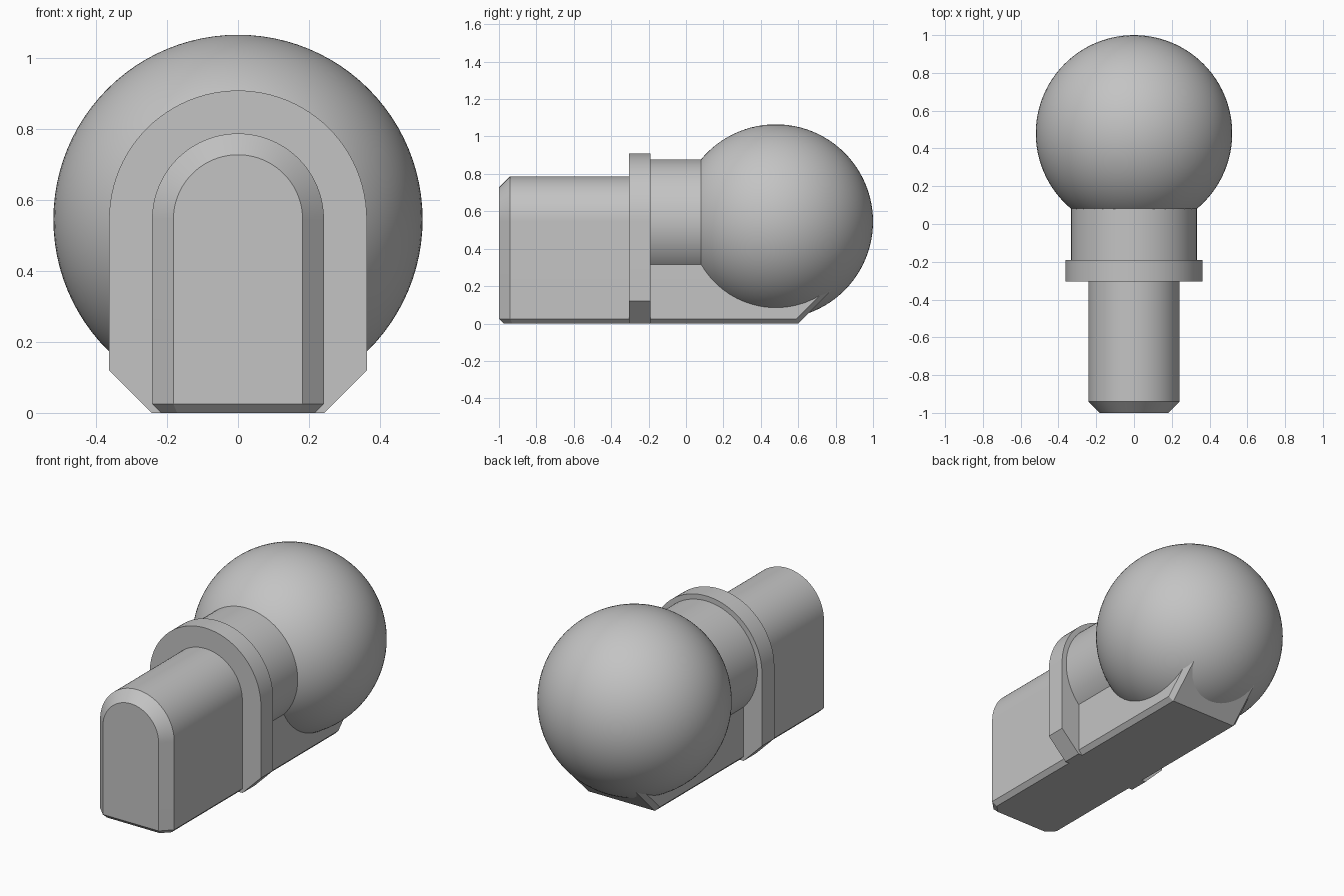
import bpy, bmesh, math
from mathutils import Vector

cube = bpy.data.objects.get("Cube")
if cube:
    bpy.data.objects.remove(cube, do_unlink=True)

AXIS_Z = 0.545   # height of the shared ball, neck and arch axis
STEPS = 48       # segments in each arch

grey = bpy.data.materials.new("plain grey")
grey.use_nodes = True
colour = (0.55, 0.55, 0.55, 1)
grey.diffuse_color = colour
grey.node_tree.nodes["Principled BSDF"].inputs["Base Color"].default_value = colour


def finish(obj):
    obj.data.materials.append(grey)
    bpy.ops.object.select_all(action="DESELECT")
    bpy.context.view_layer.objects.active = obj
    obj.select_set(True)
    bpy.ops.object.shade_smooth_by_angle(angle=math.radians(25))


def arch(radius, foot):
    """Half-round top on straight sides, ending in the given foot points."""
    pts = [(radius * math.cos(math.pi * i / STEPS), AXIS_Z + radius * math.sin(math.pi * i / STEPS))
           for i in range(STEPS + 1)]
    return pts + [(-x, z) for x, z in foot] + [(x, z) for x, z in reversed(foot)]


def loft(sections):
    """Closed solid through (y, outline) sections."""
    bm = bmesh.new()
    rings = [[bm.verts.new((x, y, z)) for x, z in outline] for y, outline in sections]
    n = len(rings[0])
    for a, b in zip(rings, rings[1:]):
        for i in range(n):
            j = (i + 1) % n
            bm.faces.new((a[i], a[j], b[j], b[i]))
    bm.faces.new(rings[0])
    bm.faces.new(rings[-1])
    bmesh.ops.recalc_face_normals(bm, faces=bm.faces)
    return bm


def make(name, bm):
    bmesh.ops.recalc_face_normals(bm, faces=bm.faces)
    mesh = bpy.data.meshes.new(name)
    bm.to_mesh(mesh)
    bm.free()
    obj = bpy.data.objects.new(name, mesh)
    bpy.context.collection.objects.link(obj)
    finish(obj)


# Arched rail with a chamfered front and a sloping rear end
W, TIP, BACK = 0.242, 0.182, 0.6
rail = loft([(y, arch(r, [(r, 0)])) for y, r in ((-1, TIP), (-0.94, W), (0.82, W))])
cut = bmesh.ops.bisect_plane(rail, geom=rail.verts[:] + rail.edges[:] + rail.faces[:],
                             plane_co=(0, BACK, 0), plane_no=(0, 1, -1), clear_outer=True)
bmesh.ops.holes_fill(rail, edges=[e for e in rail.edges if e.is_boundary])
bmesh.ops.recalc_face_normals(rail, faces=rail.faces)


def on_floor(e):
    return all(abs(v.co.z) < 1e-4 for v in e.verts)


def on_slope(e):
    return all(abs(v.co.y - v.co.z - BACK) < 1e-4 for v in e.verts)


def runs_across(e):
    return abs(e.verts[0].co.y - e.verts[1].co.y) < 1e-4


# Small chamfer round the underside and up both edges of the slope
edges = [e for e in rail.edges
         if (on_floor(e) and not (runs_across(e) and e.verts[0].co.y > -0.95))
         or (on_slope(e) and not runs_across(e))]
bmesh.ops.bevel(rail, geom=edges, offset=0.025, offset_type="OFFSET", segments=1,
                profile=0.5, affect="EDGES", clamp_overlap=False)
make("rail", rail)

# Flange with slanted lower corners
outline = arch(0.363, [(0.363, 0.12), (0.243, 0)])
make("flange", loft([(-0.305, outline), (-0.19, outline)]))

# Round neck
bpy.ops.mesh.primitive_cylinder_add(vertices=96, radius=0.333, depth=0.4,
                                    location=(0, -0.04, AXIS_Z), rotation=(math.pi / 2, 0, 0))
neck = bpy.context.object
neck.name = "neck"
finish(neck)

# Ball
bpy.ops.mesh.primitive_uv_sphere_add(segments=96, ring_count=48, radius=0.52,
                                     location=(0, 0.48, AXIS_Z))
ball = bpy.context.object
ball.name = "ball"
finish(ball)
